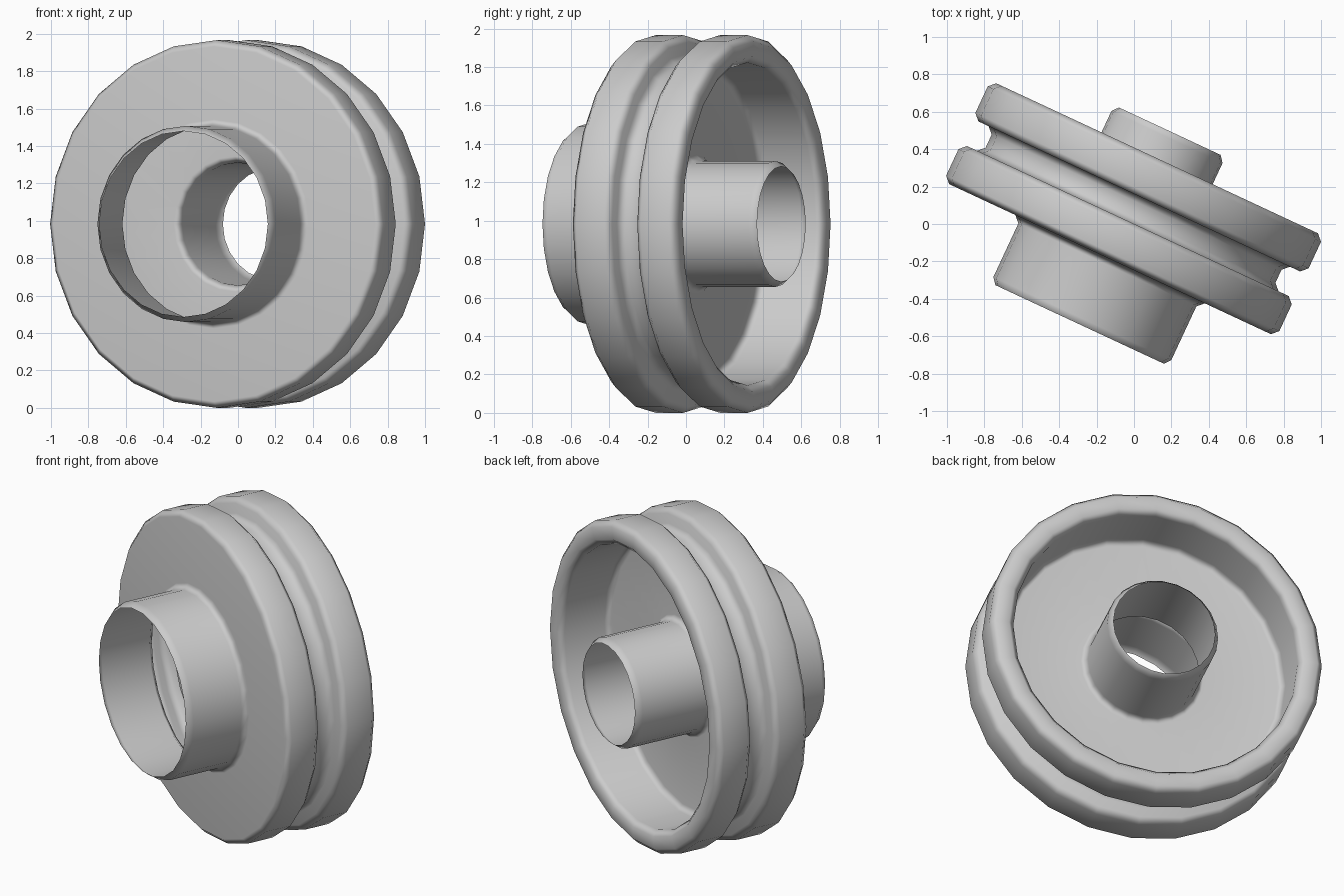
import bpy, bmesh, math
from mathutils import Matrix, Vector

if "Cube" in bpy.data.objects:
    bpy.data.objects.remove(bpy.data.objects["Cube"])

SIDES = 24
TILT = math.radians(-25)
CENTRE = (-0.033, 0.016, 0.983)


def chamfer(points, size):
    """Cut every inner corner of a (axial, radius) profile."""
    pts = [Vector(p) for p in points]
    out = [pts[0]]
    for a, b, c in zip(pts, pts[1:], pts[2:]):
        out += [b + (a - b).normalized() * size, b + (c - b).normalized() * size]
    return out + [pts[-1]]


def lathe(name, profile):
    """Revolve an open profile about the y axis as a thin skin."""
    bm = bmesh.new()
    rings = []
    for s, r in profile:
        rings.append([bm.verts.new((r * math.cos(2 * math.pi * i / SIDES), s,
                                    r * math.sin(2 * math.pi * i / SIDES)))
                      for i in range(SIDES)])
    for a, b in zip(rings, rings[1:]):
        for i in range(SIDES):
            j = (i + 1) % SIDES
            bm.faces.new((a[i], a[j], b[j], b[i]))
    bmesh.ops.recalc_face_normals(bm, faces=bm.faces)
    mesh = bpy.data.meshes.new(name)
    bm.to_mesh(mesh)
    bm.free()
    obj = bpy.data.objects.new(name, mesh)
    bpy.context.collection.objects.link(obj)
    obj.matrix_world = Matrix.Translation(CENTRE) @ Matrix.Rotation(TILT, 4, 'Z')
    bpy.context.view_layer.objects.active = obj
    obj.select_set(True)
    bpy.ops.object.shade_smooth_by_angle(angle=math.radians(60))
    weighted = obj.modifiers.new("weighted_normals", 'WEIGHTED_NORMAL')
    weighted.keep_sharp = True
    return obj


# Front hub, front flange, groove, rear flange, recessed web and rear hub
profile = [
    (-0.575, 0.525),
    (-0.225, 0.525), (-0.225, 0.983),   # front hub wall and face
    (0.0, 0.983), (0.0, 0.855),         # front flange
    (0.145, 0.855), (0.145, 0.983),     # groove
    (0.37, 0.983), (0.37, 0.84),        # rear flange
    (0.04, 0.84), (0.04, 0.328),        # recess wall and web
    (0.495, 0.328),                     # rear hub wall
]
skin = chamfer(profile[:-1] + [profile[-1]], 0.034)
# Turned-in lips on both open hub ends
skin = [Vector((-0.61, 0.497))] + skin + [Vector((0.53, 0.3))]
lathe("grooved_wheel", skin)
